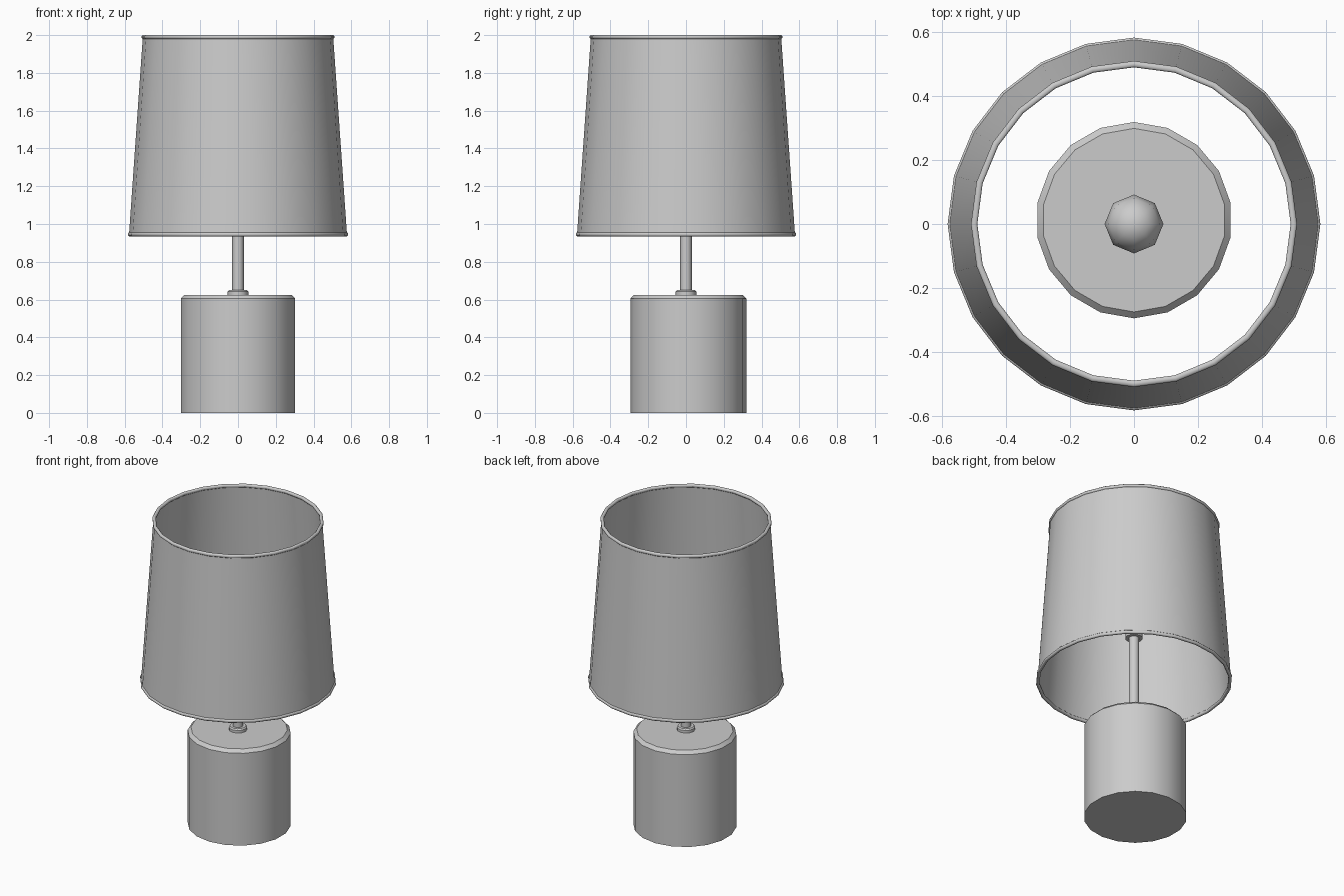
import bpy, bmesh, math

if "Cube" in bpy.data.objects:
    bpy.data.objects.remove(bpy.data.objects["Cube"])


def lathe(name, profile, sides, y=0.0, closed=False, angle=35):
    """Revolve (radius, z) points round a vertical axis; first corner lies on +y."""
    bm = bmesh.new()
    rings = []
    for r, z in profile:
        if r == 0:
            rings.append([bm.verts.new((0, y, z))] * sides)
        else:
            rings.append([bm.verts.new((r * math.sin(2 * math.pi * i / sides),
                                        y + r * math.cos(2 * math.pi * i / sides), z))
                          for i in range(sides)])
    pairs = list(zip(rings, rings[1:]))
    if closed:
        pairs.append((rings[-1], rings[0]))
    for a, b in pairs:
        for i in range(sides):
            j = (i + 1) % sides
            bm.faces.new(list(dict.fromkeys((a[i], a[j], b[j], b[i]))))
    # flat caps on open ends
    if not closed:
        for ring in (rings[0], rings[-1]):
            if ring[0] is not ring[1]:
                bm.faces.new(ring)
    bmesh.ops.recalc_face_normals(bm, faces=bm.faces)
    mesh = bpy.data.meshes.new(name)
    bm.to_mesh(mesh)
    bm.free()
    ob = bpy.data.objects.new(name, mesh)
    bpy.context.collection.objects.link(ob)
    bpy.ops.object.select_all(action='DESELECT')
    ob.select_set(True)
    bpy.context.view_layer.objects.active = ob
    bpy.ops.object.shade_smooth_by_angle(angle=math.radians(angle))
    return ob


def rim(name, radius, z, t=0.01):
    """Thin ring with a bevelled square section."""
    c = t * 0.5
    section = [(t, -c), (t, c), (c, t), (-c, t), (-t, c), (-t, -c), (-c, -t), (c, -t)]
    return lathe(name, [(radius + dr, z + dz) for dr, dz in section], 24, closed=True, angle=50)


# Drum base with chamfered top edge
lathe("base", [(0.307, 0), (0.307, 0.605), (0.287, 0.625)], 18, y=0.012)

# Stem, its collar and the bulb socket
lathe("stem_collar", [(0.055, 0.62), (0.055, 0.642), (0.048, 0.65)], 12)
lathe("stem", [(0.031, 0.62), (0.031, 1.25)], 12)
lathe("socket", [(0.052, 1.23), (0.052, 1.33)], 12)

# Light bulb, coarse and fully smooth
lathe("bulb", [(0, 1.31), (0.045, 1.32), (0.06, 1.37), (0.085, 1.42), (0.092, 1.47),
               (0.08, 1.52), (0.045, 1.555), (0, 1.565)], 8, angle=80)

# Tapered open shade with thin walls and rims
lathe("shade", [(0.577, 0.945), (0.504, 1.99), (0.496, 1.99), (0.569, 0.945)], 24, closed=True)
rim("shade_bottom_rim", 0.573, 0.945)
rim("shade_top_rim", 0.50, 1.99)
